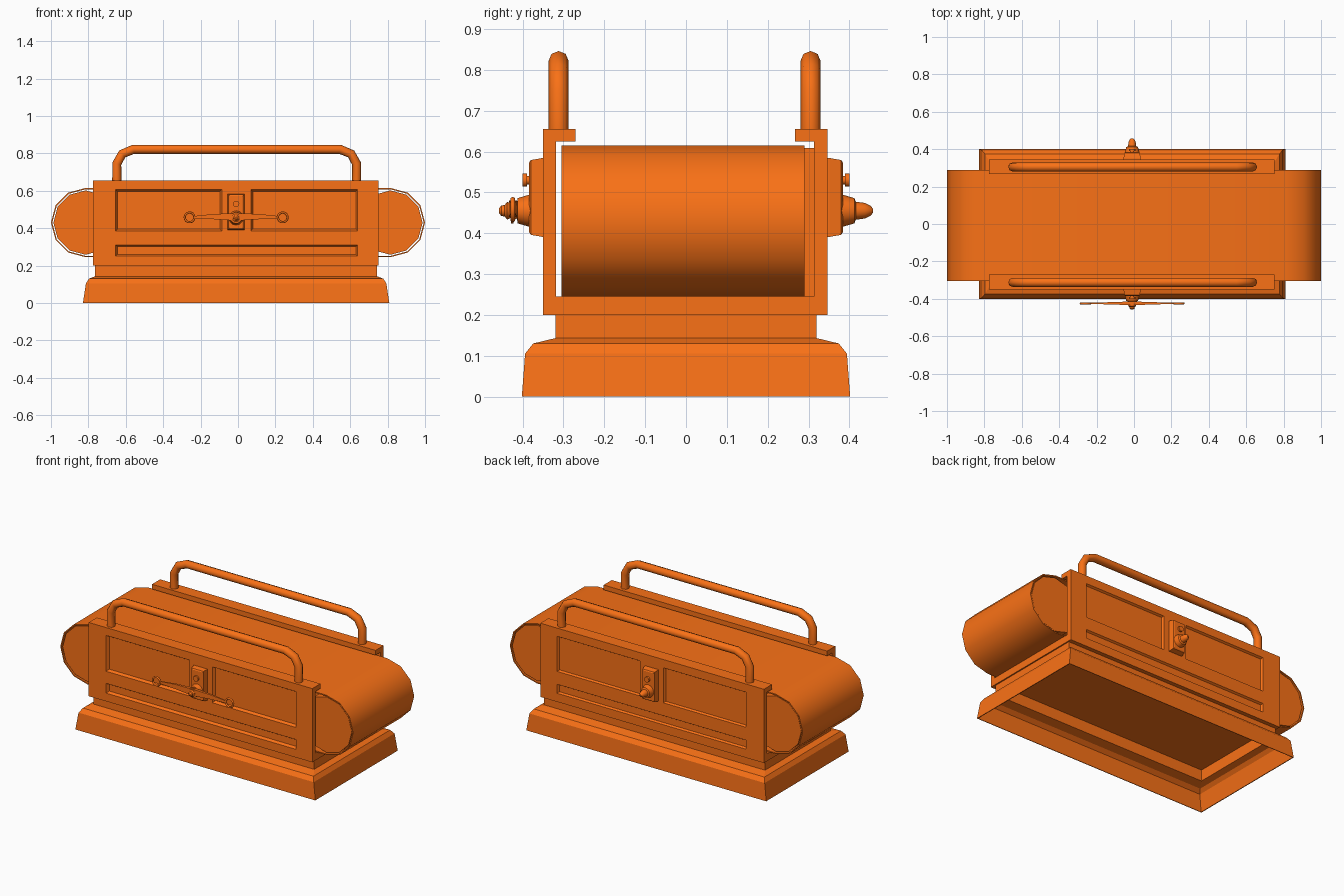
import bpy, bmesh
from math import sin, cos, pi

if "Cube" in bpy.data.objects:
    bpy.data.objects.remove(bpy.data.objects["Cube"])

CX = -0.01  # housing and base sit slightly left of the belt centre
mat = bpy.data.materials.new("orange_paint")
mat.diffuse_color = (0.95, 0.165, 0.008, 1)
mat.use_nodes = True
mat.node_tree.nodes["Principled BSDF"].inputs["Base Color"].default_value = mat.diffuse_color


def finish(ob, smooth=None):
    ob.data.materials.append(mat)
    if smooth:
        bpy.ops.object.select_all(action='DESELECT')
        ob.select_set(True)
        bpy.context.view_layer.objects.active = ob
        bpy.ops.object.shade_smooth_by_angle(angle=smooth)
    return ob


def loft(name, loops, ring=False, smooth=None):
    """Skin a list of equal-length point loops; cap the ends or close into a ring."""
    bm = bmesh.new()
    vs = [[bm.verts.new(p) for p in lp] for lp in loops]
    n = len(loops[0])
    for i in range(len(vs) if ring else len(vs) - 1):
        a, b = vs[i], vs[(i + 1) % len(vs)]
        for j in range(n):
            bm.faces.new((a[j], a[(j + 1) % n], b[(j + 1) % n], b[j]))
    if not ring:
        bm.faces.new(vs[0])
        bm.faces.new(vs[-1])
    bmesh.ops.recalc_face_normals(bm, faces=bm.faces)
    me = bpy.data.meshes.new(name)
    bm.to_mesh(me)
    bm.free()
    ob = bpy.data.objects.new(name, me)
    bpy.context.collection.objects.link(ob)
    return finish(ob, smooth)


def flat_rect(hx, hy, z):
    return [(CX + a * hx, b * hy, z) for a, b in ((-1, -1), (1, -1), (1, 1), (-1, 1))]


def wall_rect(x0, x1, z0, z1, y, inset=0):
    i = inset
    return [(x0 + i, y, z0 + i), (x1 - i, y, z0 + i), (x1 - i, y, z1 - i), (x0 + i, y, z1 - i)]


def turned(name, x, z, profile, sides, smooth=0.7):
    """Round part along y from (y, radius) pairs."""
    return loft(name, [[(x + r * cos(2 * pi * k / sides), y, z + r * sin(2 * pi * k / sides))
                        for k in range(sides)] for y, r in profile], smooth=smooth)


# Hollow skirted base with neck
outer = [(.819, .402, 0), (.803, .394, .105), (.787, .374, .13), (.754, .32, .143), (.754, .32, .2)]
inner = [(.737, .303, .2), (.737, .303, .13), (.775, .36, .12), (.793, .384, .10), (.814, .398, 0)]
loft("base_skirt", [flat_rect(*p) for p in outer + inner], ring=True)

# U-shaped housing: floor, two side walls and inward top lips
half = [(.348, .2), (.348, .655), (.269, .655), (.269, .625), (.316, .625), (.316, .245)]
profile = half + [(-y, z) for y, z in reversed(half)]
housing = loft("housing", [[(x, y - .002, z) for y, z in profile] for x in (CX - .764, CX + .762)])

# Recessed panels cut in both side walls
panels = [(-.657, -.084, .383, .609), (.067, .642, .383, .609), (-.657, .642, .248, .313)]
for s in (-1, 1):
    for p in panels:
        cut = loft("panel_cutter", [wall_rect(*p, s * .354), wall_rect(*p, s * .334, .012)])
        cut.hide_render = True
        m = housing.modifiers.new("panel", 'BOOLEAN')
        m.operation, m.solver, m.object = 'DIFFERENCE', 'EXACT', cut
        bpy.context.view_layer.objects.active = housing
        bpy.ops.object.modifier_apply(modifier=m.name)
        bpy.data.objects.remove(cut)

# Inner plate beside the belt at the back
loft("inner_plate", [wall_rect(CX - .74, CX + .74, .245, .609, y) for y in (.285, .3145)])


# Belt: thin open capsule loop
def capsule(r, y, seg=6):
    pts = []
    for side in (1, -1):
        for k in range(seg + 1):
            a = -pi / 2 + pi * k / seg
            if side == -1:
                a += pi
            pts.append((side * .815 + r * cos(a), y, .43 + r * sin(a)))
    return pts


loft("belt", [capsule(.185, -.305), capsule(.185, .29), capsule(.178, .29), capsule(.178, -.305)],
     ring=True, smooth=0.6)

# Rollers inside the belt ends
for side, label in ((-1, "left"), (1, "right")):
    turned(label + "_roller", side * .815, .43, [(-.30, .172), (.285, .172)], 12)

# Handles along the top of each wall
path = [(.641, .65), (.641, .745), (.612, .797), (.552, .822)]
for s, label, hy in ((-1, "front", -.312), (1, "back", .305)):
    cu = bpy.data.curves.new(label + "_handle", 'CURVE')
    cu.dimensions = '3D'
    cu.bevel_depth, cu.bevel_resolution, cu.use_fill_caps = .0245, 2, True
    sp = cu.splines.new('POLY')
    pts = [(-x, z) for x, z in path] + list(reversed(path))
    sp.points.add(len(pts) - 1)
    for q, (x, z) in zip(sp.points, pts):
        q.co = (CX + .003 + x, hy, z, 1)
    ob = bpy.data.objects.new(label + "_handle", cu)
    bpy.context.collection.objects.link(ob)
    bpy.ops.object.select_all(action='DESELECT')
    ob.select_set(True)
    bpy.context.view_layer.objects.active = ob
    bpy.ops.object.convert(target='MESH')
    finish(bpy.context.view_layer.objects.active, 0.9)

    # Latch plate and its screw
    pr = (-.056, .036, .391, .584)
    loft(label + "_latch_plate", [wall_rect(*pr, s * .34), wall_rect(*pr, s * .352),
                                  wall_rect(*pr, s * .380, .005), wall_rect(*pr, s * .384, .011)])
    turned(label + "_latch_screw", CX, .53,
           [(s * .378, .011), (s * .389, .011), (s * .389, .017), (s * .400, .017)], 10)

# Knobs: stepped spindle in front, plain pointed one at the back
front = [(.378, .04), (.388, .038), (.412, .031), (.414, .019), (.420, .022), (.423, .031), (.428, .031),
         (.430, .018), (.438, .022), (.444, .014), (.452, .013), (.458, .006)]
back = [(.378, .04), (.388, .038), (.412, .031), (.416, .022), (.438, .019), (.452, .012), (.458, .005)]
turned("front_knob", CX, .455, [(-y, r) for y, r in front], 12)
turned("back_knob", CX, .455, back, 12)

# Two-armed tapering lever with ring ends on the front
sections = [(-.225, .007, .003, .458), (-.12, .014, .006, .462), (0, .02, .01, .46),
            (.12, .014, .006, .462), (.225, .007, .003, .458)]
loft("lever", [[(CX + x, -.424 + b * hy, z + a * hz) for a, b in ((-1, -1), (1, -1), (1, 1), (-1, 1))]
               for x, hz, hy, z in sections])
for side, label in ((-1, "left"), (1, "right")):
    bpy.ops.mesh.primitive_torus_add(location=(CX + side * .249, -.424, .458), rotation=(pi / 2, 0, 0),
                                     major_radius=.026, minor_radius=.006,
                                     major_segments=14, minor_segments=6)
    ring = bpy.context.object
    ring.name = label + "_lever_ring"
    finish(ring, 1.1)
